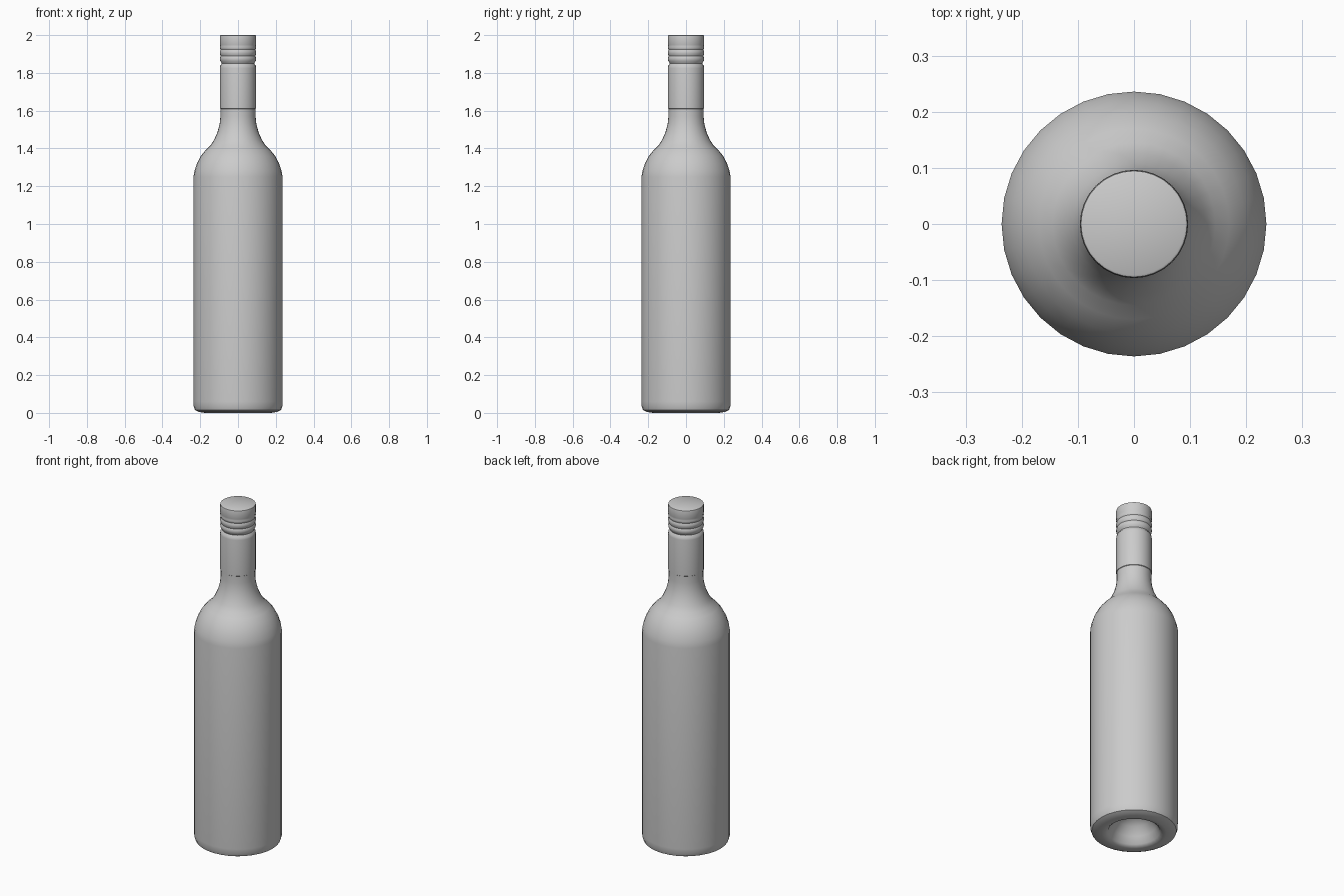
import bpy, math

SEGMENTS = 32


def lathe(name, profile, angle=40):
    """Revolve an (r, z) profile about z; points with r = 0 become poles."""
    verts, rings, faces = [], [], []
    for r, z in profile:
        n = 1 if r == 0 else SEGMENTS
        rings.append([len(verts) + i for i in range(n)])
        for i in range(n):
            a = 2 * math.pi * i / SEGMENTS
            verts.append((r * math.cos(a), r * math.sin(a), z))
    for lo, hi in zip(rings, rings[1:]):
        for i in range(SEGMENTS):
            j = (i + 1) % SEGMENTS
            if len(lo) == 1:
                faces.append((lo[0], hi[j], hi[i]))
            elif len(hi) == 1:
                faces.append((lo[i], lo[j], hi[0]))
            else:
                faces.append((lo[i], lo[j], hi[j], hi[i]))
    mesh = bpy.data.meshes.new(name)
    mesh.from_pydata(verts, [], faces)
    obj = bpy.data.objects.new(name, mesh)
    bpy.context.collection.objects.link(obj)
    bpy.ops.object.select_all(action='DESELECT')
    obj.select_set(True)
    bpy.context.view_layer.objects.active = obj
    bpy.ops.object.shade_smooth_by_angle(angle=math.radians(angle))
    return obj


# Glass: hollow punt underneath, rounded foot, straight body, shoulder, neck
lathe("bottle_glass", [
    (0, 0.13), (0.05, 0.122), (0.09, 0.095), (0.12, 0.05), (0.14, 0.012),
    (0.155, 0.001), (0.175, 0.0), (0.21, 0.006), (0.228, 0.015), (0.235, 0.035),
    (0.236, 0.06), (0.236, 1.25), (0.231, 1.28), (0.218, 1.32), (0.197, 1.36),
    (0.17, 1.393), (0.145, 1.417), (0.127, 1.445), (0.109, 1.485),
    (0.097, 1.53), (0.093, 1.57), (0.093, 1.612),
])

# Sleeve wrapped round the neck, pinched under the cap
lathe("neck_sleeve", [
    (0.093, 1.61), (0.096, 1.612), (0.096, 1.825), (0.094, 1.838),
    (0.088, 1.845), (0.086, 1.85),
])

# Screw cap with rolled ridges and a flat top
lathe("screw_cap", [
    (0.086, 1.85), (0.090, 1.857), (0.095, 1.866), (0.096, 1.876),
    (0.094, 1.884), (0.0915, 1.889), (0.094, 1.894), (0.0965, 1.904),
    (0.0965, 1.912), (0.094, 1.919), (0.0925, 1.923), (0.095, 1.929),
    (0.096, 1.937), (0.094, 1.943), (0.096, 1.949), (0.096, 1.992),
    (0.0945, 1.998), (0.091, 2.0), (0, 2.0),
])
